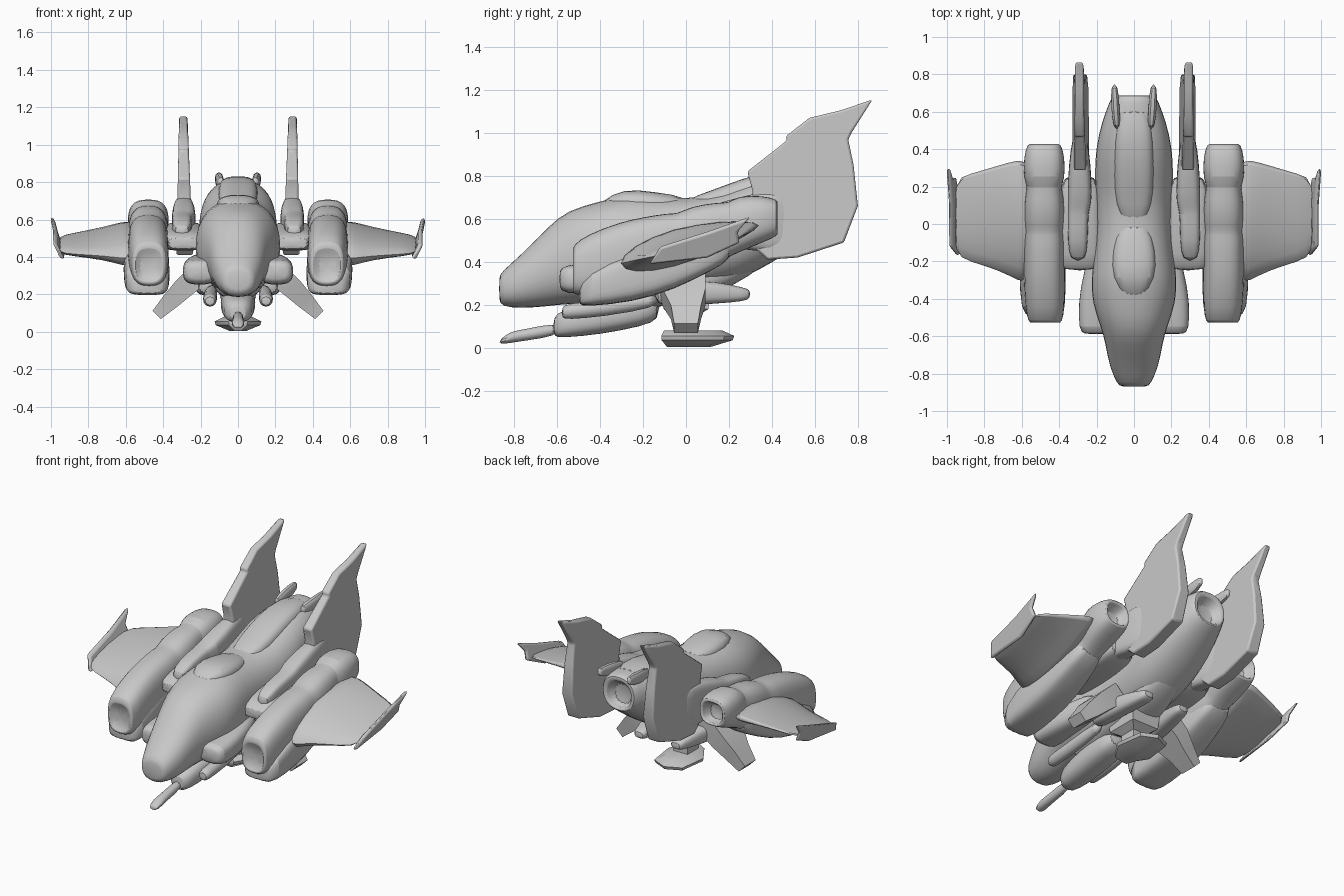
import bpy, math
from mathutils import Vector

hull = bpy.data.materials.new("hull_grey")
hull.diffuse_color = (0.58, 0.58, 0.58, 1)


def mesh_object(name, verts, faces, subdiv=0, angle=40):
    me = bpy.data.meshes.new(name)
    me.from_pydata([tuple(v) for v in verts], [], faces)
    me.materials.append(hull)
    ob = bpy.data.objects.new(name, me)
    bpy.context.collection.objects.link(ob)
    bpy.ops.object.select_all(action='DESELECT')
    ob.select_set(True)
    bpy.context.view_layer.objects.active = ob
    bpy.ops.object.mode_set(mode='EDIT')
    bpy.ops.mesh.select_all(action='SELECT')
    bpy.ops.mesh.normals_make_consistent(inside=False)
    bpy.ops.object.mode_set(mode='OBJECT')
    if subdiv:
        ob.modifiers.new("smooth", 'SUBSURF').levels = subdiv
        ob.modifiers["smooth"].render_levels = subdiv
    bpy.ops.object.shade_smooth_by_angle(angle=math.radians(angle))
    return ob


def skin(name, rings, subdiv=0, angle=40):
    """Joins rings of equal length into a closed skin."""
    n = len(rings[0])
    verts = [p for r in rings for p in r]
    faces = [(i * n + j, i * n + (j + 1) % n, (i + 1) * n + (j + 1) % n, (i + 1) * n + j)
             for i in range(len(rings) - 1) for j in range(n)]
    last = (len(rings) - 1) * n
    faces += [tuple(range(n)), tuple(range(last, last + n))]
    return mesh_object(name, verts, faces, subdiv, angle)


def loft(name, sections, power=2.6, side=1, n=16, subdiv=1):
    """Sections along y: (y, x, half width, low z, high z)."""
    rings = []
    for y, x, w, lo, hi in sections:
        ring = []
        for k in range(n):
            a = 2 * math.pi * (k + 0.5) / n
            c, s = math.cos(a), math.sin(a)
            u = math.copysign(abs(c) ** (2 / power), c)
            v = math.copysign(abs(s) ** (2 / power), s)
            ring.append((side * (x + w * u), y, (lo + hi) / 2 + (hi - lo) / 2 * v))
        rings.append(ring)
    return skin(name, rings, subdiv)


def soften(ob):
    b = ob.modifiers.new("soft_edge", 'BEVEL')
    b.width, b.segments = 0.012, 2


def plate(name, outline, offset):
    """Flat outline thickened both ways, with softened edges."""
    o = Vector(offset)
    soften(skin(name, [[Vector(p) - o for p in outline], [Vector(p) + o for p in outline]]))


# Main hull, rising to the tail and ending in a hollow nozzle
loft("fuselage", [
    (-0.87, 0, 0.07, 0.22, 0.33), (-0.86, 0, 0.09, 0.19, 0.355), (-0.76, 0, 0.135, 0.18, 0.44),
    (-0.64, 0, 0.155, 0.19, 0.57), (-0.55, 0, 0.18, 0.20, 0.645), (-0.42, 0, 0.23, 0.20, 0.68),
    (-0.28, 0, 0.235, 0.22, 0.72), (-0.1, 0, 0.205, 0.25, 0.70), (0.1, 0, 0.205, 0.28, 0.70),
    (0.25, 0, 0.215, 0.31, 0.76), (0.4, 0, 0.21, 0.39, 0.81), (0.55, 0, 0.175, 0.49, 0.825),
    (0.66, 0, 0.13, 0.57, 0.82), (0.69, 0, 0.115, 0.59, 0.81), (0.69, 0, 0.085, 0.61, 0.775),
    (0.62, 0, 0.07, 0.60, 0.75)], 2.3)
loft("canopy", [(-0.4, 0, 0.05, 0.62, 0.68), (-0.29, 0, 0.12, 0.6, 0.745),
                (-0.15, 0, 0.12, 0.6, 0.725), (0.02, 0, 0.08, 0.6, 0.705)])
loft("spine_hump", [(0.0, 0, 0.06, 0.6, 0.695), (0.1, 0, 0.10, 0.6, 0.725),
                    (0.25, 0, 0.11, 0.6, 0.785), (0.42, 0, 0.11, 0.65, 0.835),
                    (0.65, 0, 0.09, 0.7, 0.835)], 3.2)
loft("belly_keel", [(-0.5, 0, 0.08, 0.16, 0.3), (-0.3, 0, 0.13, 0.17, 0.35),
                    (0.0, 0, 0.15, 0.20, 0.4), (0.2, 0, 0.13, 0.27, 0.45),
                    (0.4, 0, 0.08, 0.40, 0.55)])

# Chin gun and barrel
loft("chin_gun", [(-0.62, 0, 0.04, 0.05, 0.14), (-0.58, 0, 0.08, 0.045, 0.18),
                  (-0.4, 0, 0.095, 0.06, 0.22), (-0.2, 0, 0.095, 0.10, 0.25),
                  (-0.12, 0, 0.07, 0.13, 0.26)])
loft("gun_barrel", [(-0.87, 0, 0.03, 0.015, 0.035), (-0.82, 0, 0.038, 0.02, 0.078),
                    (-0.76, 0, 0.028, 0.03, 0.085), (-0.58, 0, 0.035, 0.055, 0.125)], 2, n=10)

# Landing skid with a shallow front keel, and its post
skin("skid", [[(x * s, -0.05 + (y + 0.05) * t, z) for x, y in
               ((-.05, -.115), (.05, -.115), (.125, 0), (.1, .18), (0, .225), (-.1, .18),
                (-.125, 0))]
              for z, s, t in ((0.004, 0.35, 0.6), (0.035, 0.95, 0.97), (0.055, 1, 1),
                              (0.08, 0.6, 0.8))])
skin("skid_post", [[(x * s, y * s, z) for x, y in
                    ((-.05, -.055), (.05, -.055), (.05, .055), (-.05, .055))]
                   for z, s in ((0.05, 1.0), (0.15, 1.0), (0.18, 1.9), (0.32, 2.1))])

for side, tag in ((1, "right"), (-1, "left")):
    # Engine nacelle with dished mouth and hollow exhaust
    loft("nacelle_" + tag, [
        (-0.50, 0.48, 0.05, 0.30, 0.40), (-0.53, 0.475, 0.075, 0.26, 0.45),
        (-0.525, 0.475, 0.09, 0.25, 0.48), (-0.46, 0.475, 0.107, 0.23, 0.53),
        (-0.3, 0.48, 0.112, 0.24, 0.59), (-0.2, 0.48, 0.11, 0.27, 0.61),
        (-0.08, 0.48, 0.112, 0.31, 0.63), (-0.04, 0.48, 0.102, 0.33, 0.625),
        (0.02, 0.48, 0.112, 0.35, 0.66), (0.15, 0.48, 0.108, 0.39, 0.68),
        (0.2, 0.48, 0.09, 0.42, 0.675), (0.24, 0.48, 0.112, 0.44, 0.71),
        (0.36, 0.48, 0.112, 0.49, 0.71), (0.43, 0.48, 0.09, 0.52, 0.69),
        (0.43, 0.48, 0.07, 0.54, 0.67), (0.35, 0.48, 0.055, 0.53, 0.64)], 2.8, side)
    loft("nacelle_underpod_" + tag, [
        (-0.5, 0.48, 0.08, 0.20, 0.27), (-0.47, 0.485, 0.122, 0.19, 0.35),
        (-0.25, 0.49, 0.125, 0.21, 0.46), (-0.05, 0.49, 0.12, 0.27, 0.5),
        (0.12, 0.49, 0.1, 0.36, 0.55), (0.22, 0.49, 0.08, 0.41, 0.58)], 4, side)

    # Cheek intakes, small tubes and rear belly pods
    loft("cheek_intake_" + tag, [
        (-0.59, 0.2, 0.07, 0.28, 0.36), (-0.57, 0.205, 0.09, 0.25, 0.385),
        (-0.42, 0.205, 0.095, 0.25, 0.40), (-0.25, 0.19, 0.08, 0.27, 0.42),
        (-0.1, 0.16, 0.06, 0.3, 0.42)], 3, side)
    loft("belly_tube_" + tag, [
        (-0.58, 0.15, 0.03, 0.135, 0.19), (-0.55, 0.15, 0.04, 0.13, 0.21),
        (-0.4, 0.15, 0.04, 0.14, 0.22), (-0.1, 0.14, 0.035, 0.19, 0.27)], 2, side, 10)
    loft("rear_pod_" + tag, [
        (-0.15, 0.17, 0.04, 0.2, 0.29), (-0.05, 0.18, 0.06, 0.19, 0.32),
        (0.15, 0.15, 0.055, 0.205, 0.31), (0.27, 0.13, 0.045, 0.215, 0.28),
        (0.3, 0.13, 0.035, 0.23, 0.27)], 3, side, 12)

    # Shoulder bridge and the boom that carries the fin
    loft("shoulder_" + tag, [
        (-0.25, 0.29, 0.1, 0.44, 0.5), (-0.2, 0.29, 0.11, 0.43, 0.54),
        (0.1, 0.29, 0.11, 0.44, 0.58), (0.28, 0.29, 0.1, 0.47, 0.6)], 4, side)
    loft("fin_boom_" + tag, [
        (-0.2, 0.3, 0.04, 0.5, 0.56), (-0.1, 0.3, 0.055, 0.48, 0.62),
        (0.08, 0.3, 0.055, 0.48, 0.64), (0.1, 0.29, 0.065, 0.48, 0.66),
        (0.24, 0.29, 0.065, 0.46, 0.7), (0.4, 0.29, 0.05, 0.44, 0.74),
        (0.5, 0.29, 0.03, 0.46, 0.7)], 4, side)

    # Tail fin: one swept blade with a raked tip, thinning upward
    outline = ((0.28, 0.50), (0.31, 0.73), (0.285, 0.82), (0.47, 0.965), (0.465, 0.985),
               (0.575, 1.07), (0.72, 1.105), (0.868, 1.155), (0.77, 1.0), (0.755, 0.97),
               (0.78, 0.85), (0.8, 0.66), (0.735, 0.49), (0.52, 0.42), (0.38, 0.41))
    soften(skin("tail_fin_" + tag, [
        [(side * (0.285 + 0.01 * (z - 0.4) + d * (0.045 - 0.03 * (z - 0.4))), y, z)
         for y, z in outline] for d in (-1, 1)]))

    # Wing, tapering outward and pitched nose down
    wing = []
    for x, y0, z0, y1, z1, t in ((0.53, -0.36, 0.38, 0.35, 0.575, 0.11),
                                 (0.62, -0.33, 0.385, 0.35, 0.575, 0.09),
                                 (0.72, -0.27, 0.40, 0.32, 0.555, 0.06),
                                 (0.88, -0.22, 0.41, 0.27, 0.525, 0.036),
                                 (0.97, -0.18, 0.42, 0.25, 0.51, 0.024)):
        wing.append([(side * x, y0 + f * (y1 - y0), z0 + f * (z1 - z0) + t * h) for f, h in
                     ((0, 0), (.12, .7), (.4, 1), (.75, .7), (1, .15),
                      (1, -.15), (.75, -.7), (.4, -1), (.12, -.7))])
    skin("wing_" + tag, wing, 1)

    # Canted winglet with ragged points
    plate("winglet_" + tag, [(side * x, y, z) for x, y, z in (
        (0.94, -0.17, 0.39), (0.98, -0.12, 0.47), (0.98, 0.1, 0.54), (0.993, 0.3, 0.61),
        (0.975, 0.24, 0.54), (0.96, 0.25, 0.49), (0.935, 0.1, 0.42))], (0.012, 0, -0.004))

    # Splayed landing leg
    skin("splayed_leg_" + tag, [[(side * (x + a), y + b, z + c) for a, b, c in
                                 ((-t, -w, -t), (t, -w, t), (t, w, t), (-t, w, -t))]
                                for x, y, z, t, w in ((0.17, -0.02, 0.34, 0.045, 0.11),
                                                      (0.29, -0.01, 0.235, 0.04, 0.10),
                                                      (0.36, 0.0, 0.165, 0.033, 0.07),
                                                      (0.435, 0.0, 0.09, 0.022, 0.055))])

    # Tail prong beside the nozzle
    loft("tail_prong_" + tag, [
        (0.5, 0.09, 0.02, 0.76, 0.83), (0.62, 0.1, 0.025, 0.76, 0.85),
        (0.755, 0.105, 0.02, 0.80, 0.86)], 3, side, 8)
